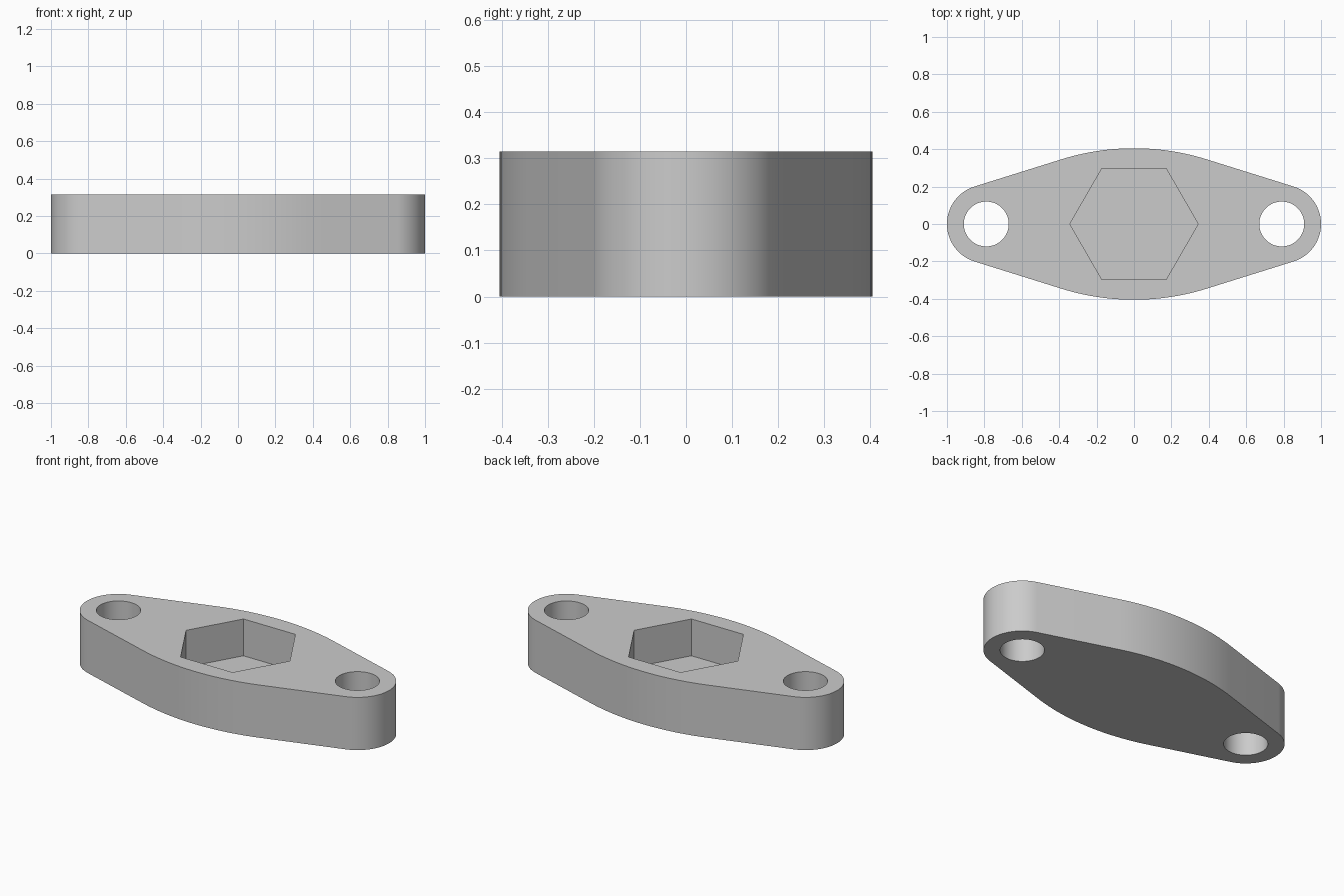
import bpy
import bmesh
from math import sin, cos, pi, radians

HEIGHT = 0.315
POCKET_FLOOR = 0.095
END_X, END_R = 0.79, 0.21
HALF_DEPTH, SIDE_R = 0.405, 1.3
TANGENT = radians(17.3)

if "Cube" in bpy.data.objects:
    bpy.data.objects.remove(bpy.data.objects["Cube"], do_unlink=True)

GREY = (0.6, 0.6, 0.6, 1)
grey = bpy.data.materials.new("light grey")
grey.use_nodes = True
grey.diffuse_color = GREY
grey.node_tree.nodes["Principled BSDF"].inputs["Base Color"].default_value = GREY


def arc(cx, cy, r, start, end, steps):
    """Points on an arc, angles measured from +x."""
    angles = [start + (end - start) * i / steps for i in range(steps + 1)]
    return [(cx + r * cos(a), cy + r * sin(a)) for a in angles]


def prism(name, outline, bottom, top):
    """Extrude a closed outline between two heights."""
    bm = bmesh.new()
    base = bm.faces.new([bm.verts.new((x, y, bottom)) for x, y in outline])
    extruded = bmesh.ops.extrude_face_region(bm, geom=[base], use_keep_orig=True)["geom"]
    for v in extruded:
        if isinstance(v, bmesh.types.BMVert):
            v.co.z = top
    bmesh.ops.recalc_face_normals(bm, faces=bm.faces)
    mesh = bpy.data.meshes.new(name)
    bm.to_mesh(mesh)
    bm.free()
    mesh.materials.append(grey)
    obj = bpy.data.objects.new(name, mesh)
    bpy.context.collection.objects.link(obj)
    return obj


# Flange outline: rounded ends joined by tangent lines to shallow side arcs
half = pi / 2 - TANGENT
right_end = arc(END_X, 0, END_R, -half, half, 40)
back_side = arc(0, HALF_DEPTH - SIDE_R, SIDE_R, half, pi - half, 24)
outline = right_end + back_side
outline += [(-x, -y) for x, y in outline]
body = prism("flange_body", outline, 0, HEIGHT)

# Cutters: two through bolt holes and a blind hexagonal pocket
cutters = [
    prism("bolt_hole_cutter", arc(side * END_X, 0, 0.12, 0, 2 * pi, 64)[:-1], -0.1, HEIGHT + 0.1)
    for side in (-1, 1)
]
cutters.append(prism("hex_pocket_cutter", arc(0, 0, 0.343, 0, 2 * pi, 6)[:-1],
                     POCKET_FLOOR, HEIGHT + 0.1))

bpy.ops.object.select_all(action="DESELECT")
body.select_set(True)
bpy.context.view_layer.objects.active = body
for cutter in cutters:
    cutter.hide_render = True
    mod = body.modifiers.new(cutter.name, "BOOLEAN")
    mod.operation = "DIFFERENCE"
    mod.solver = "EXACT"
    mod.object = cutter
    bpy.ops.object.modifier_apply(modifier=mod.name)
    bpy.data.objects.remove(cutter, do_unlink=True)

bpy.ops.object.shade_smooth_by_angle(angle=radians(30))
